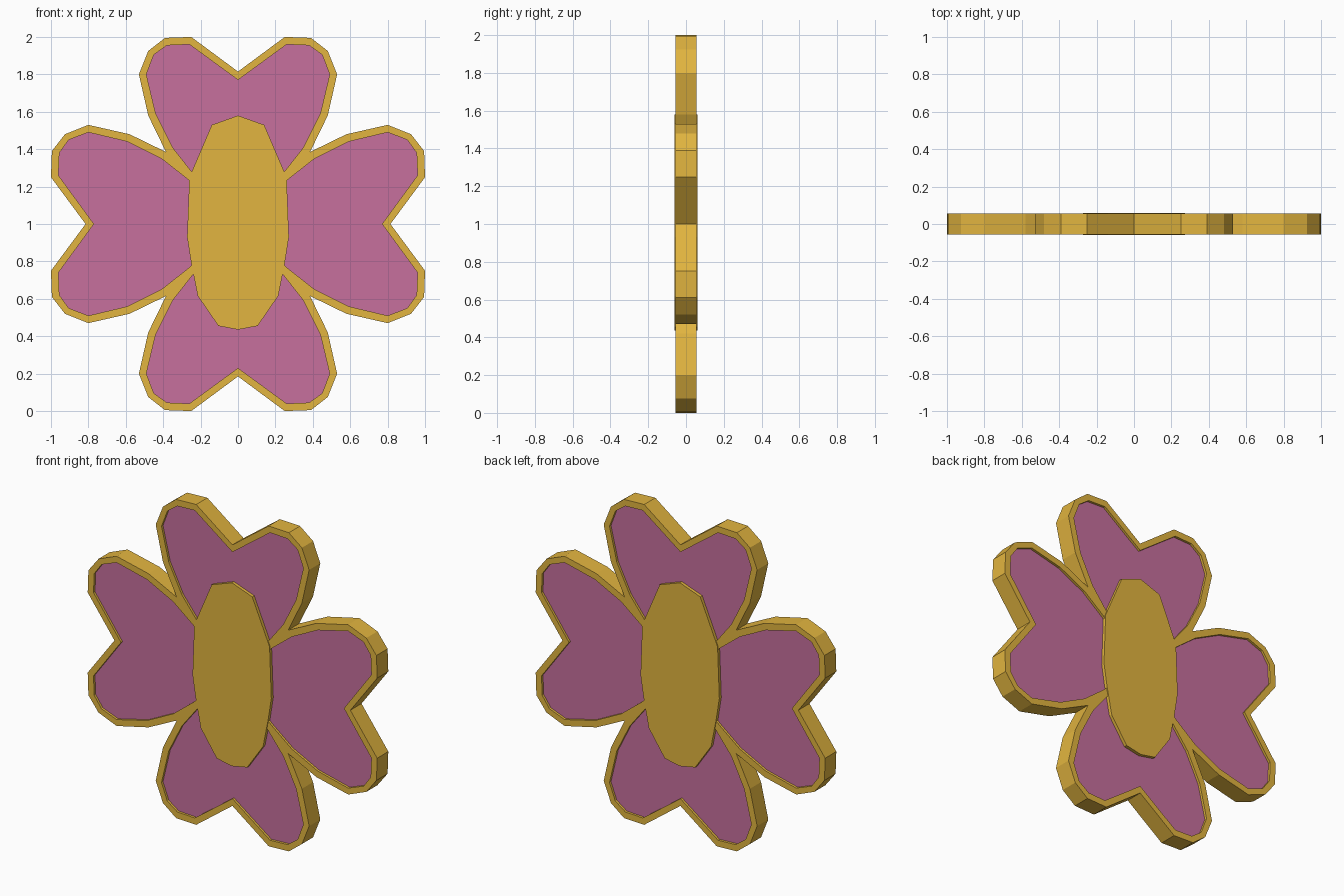
import bpy
import bmesh
import math
from mathutils import Matrix

if "Cube" in bpy.data.objects:
    bpy.data.objects.remove(bpy.data.objects["Cube"])


def material(name, color):
    m = bpy.data.materials.new(name)
    m.diffuse_color = color
    m.use_nodes = True
    m.node_tree.nodes["Principled BSDF"].inputs["Base Color"].default_value = m.diffuse_color
    return m


GOLD = material("gold", (0.76, 0.46, 0.05, 1))
PINK = material("pink", (0.57, 0.16, 0.34, 1))


def slab(name, loops, half_depth, mat):
    """Extrude closed outlines (inner ones become holes) into an upright slab."""
    curve = bpy.data.curves.new(name, 'CURVE')
    curve.dimensions = '2D'
    curve.fill_mode = 'BOTH'
    curve.extrude = half_depth
    for loop in loops:
        s = curve.splines.new('POLY')
        s.points.add(len(loop) - 1)
        for p, (x, z) in zip(s.points, loop):
            p.co = (x, z, 0, 1)
        s.use_cyclic_u = True
    temp = bpy.data.objects.new(name + "_outline", curve)
    bpy.context.collection.objects.link(temp)
    bpy.context.view_layer.update()
    mesh = bpy.data.meshes.new_from_object(
        temp.evaluated_get(bpy.context.evaluated_depsgraph_get()))
    bpy.data.objects.remove(temp)

    # weld, stand upright, flat shade
    bm = bmesh.new()
    bm.from_mesh(mesh)
    bmesh.ops.remove_doubles(bm, verts=bm.verts, dist=1e-4)
    bmesh.ops.transform(bm, verts=bm.verts, matrix=Matrix.Translation((0, 0, 1))
                        @ Matrix.Rotation(math.pi / 2, 4, 'X'))
    bmesh.ops.recalc_face_normals(bm, faces=bm.faces)
    for f in bm.faces:
        f.smooth = False
    bm.to_mesh(mesh)
    bm.free()
    mesh.materials.clear()
    mesh.materials.append(mat)
    obj = bpy.data.objects.new(name, mesh)
    bpy.context.collection.objects.link(obj)
    return obj


def mirrored(half):
    """Complete a right-hand half outline with its left-hand mirror."""
    return half + [(-x, z) for x, z in reversed(half) if x > 0]


def turned(loop, k):
    """Rotate an outline by k quarter turns."""
    for _ in range(k):
        loop = [(-z, x) for x, z in loop]
    return loop


# Half profiles of the upper petal, measured from the flower centre
rim_half = [(0.385, 0.385), (0.48, 0.58), (0.53, 0.80), (0.48, 0.925),
            (0.39, 0.995), (0.25, 1.0), (0, 0.815)]
inset_half = [(0.05, 0.06), (0.24, 0.27), (0.35, 0.41), (0.44, 0.59),
              (0.49, 0.80), (0.45, 0.905), (0.38, 0.955), (0.26, 0.96), (0, 0.77)]
centre_half = [(0, -0.565), (0.105, -0.545), (0.215, -0.385), (0.25, -0.21),
               (0.272, -0.07), (0.26, 0.25), (0.14, 0.53), (0, 0.58)]

# Gold frame: one outline around four petals, with four petal openings
outline = []
for k in range(4):
    outline += turned(mirrored(rim_half)[:-1], k)
inset = mirrored(inset_half)
openings = [turned(inset, k) for k in range(4)]
slab("petal_frame", [outline] + openings, 0.055, GOLD)

# Recessed pink petals
for k, side in enumerate(("top", "left", "bottom", "right")):
    slab("petal_" + side, [openings[k]], 0.04, PINK)

# Long faceted centre, slightly proud of the frame
slab("flower_centre", [mirrored(centre_half)], 0.06, GOLD)
